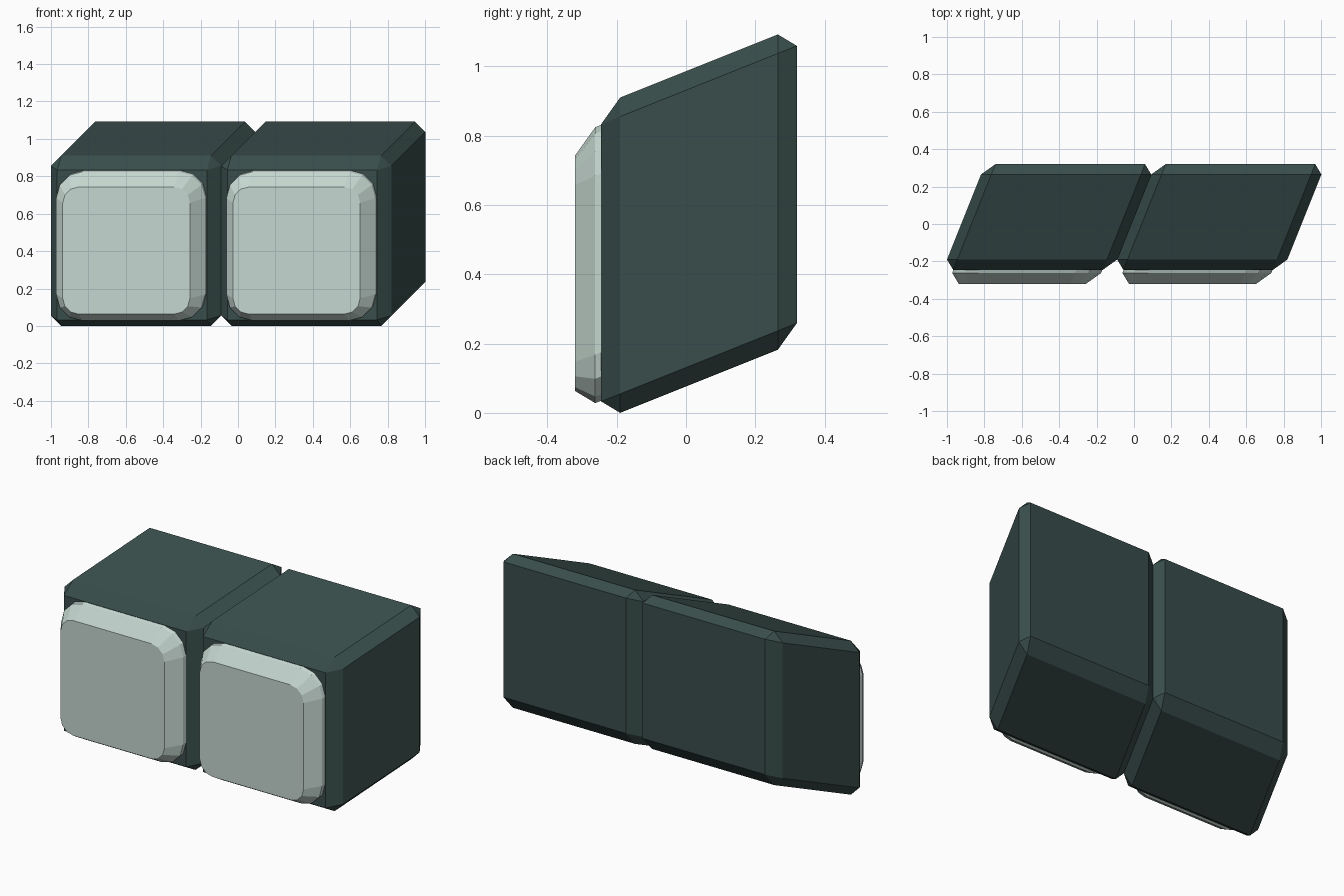
import bpy, bmesh, math
from mathutils import Vector

if "Cube" in bpy.data.objects:
    bpy.data.objects.remove(bpy.data.objects["Cube"])

SIDE = 0.91            # width and height of each block
SHEAR = 0.4            # blocks lean right and up towards the back
Y0 = -0.19             # depth at which the lean is zero


def material(name, rgb):
    m = bpy.data.materials.new(name)
    m.diffuse_color = (*rgb, 1)
    m.use_nodes = True
    m.node_tree.nodes["Principled BSDF"].inputs["Base Color"].default_value = m.diffuse_color
    return m


def finish(name, bm, cx, mat):
    # place the upright part, then lean it back obliquely
    for v in bm.verts:
        lean = SHEAR * (v.co.y - Y0)
        v.co += Vector((cx + lean, 0, SIDE / 2 + lean))
    bmesh.ops.recalc_face_normals(bm, faces=bm.faces)
    mesh = bpy.data.meshes.new(name)
    bm.to_mesh(mesh)
    bm.free()
    mesh.materials.append(mat)
    bpy.context.collection.objects.link(bpy.data.objects.new(name, mesh))


def block(name, cx, mat):
    # chamfered box
    bm = bmesh.new()
    bmesh.ops.create_cube(bm, size=1)
    y_front, y_back = -0.245, 0.32
    for v in bm.verts:
        v.co = Vector((v.co.x * SIDE,
                       v.co.y * (y_back - y_front) + (y_front + y_back) / 2,
                       v.co.z * SIDE))
    bmesh.ops.bevel(bm, geom=bm.edges[:], offset=0.055, offset_type='OFFSET',
                    segments=1, profile=0.5, affect='EDGES')
    finish(name, bm, cx, mat)


def ring(bm, y, half, radius, segs=3):
    # rounded square outline
    verts = []
    for q in range(4):
        mid = math.radians(45 + 90 * q)
        c = (half - radius) * math.sqrt(2)
        for i in range(segs + 1):
            a = math.radians(90 * q + 90 * i / segs)
            verts.append(bm.verts.new((c * math.cos(mid) + radius * math.cos(a), y,
                                       c * math.sin(mid) + radius * math.sin(a))))
    return verts


def panel(name, cx, mat):
    # rounded core with a chamfered rim, running through the block
    bm = bmesh.new()
    rings = [ring(bm, y, h, r) for y, h, r in
             [(-0.32, 0.34, 0.085), (-0.262, 0.398, 0.14),
              (0.26, 0.398, 0.14), (0.318, 0.34, 0.085)]]
    for a, b in zip(rings, rings[1:]):
        for i in range(len(a)):
            j = (i + 1) % len(a)
            bm.faces.new((a[i], a[j], b[j], b[i]))
    bm.faces.new(rings[0])
    bm.faces.new(rings[-1])
    finish(name, bm, cx, mat)


dark = material("dark_green", (0.04, 0.075, 0.07))
pale = material("pale_green", (0.56, 0.68, 0.63))
for side, cx in (("left", -0.545), ("right", 0.365)):
    block(side + "_block", cx, dark)
    panel(side + "_front_panel", cx, pale)
